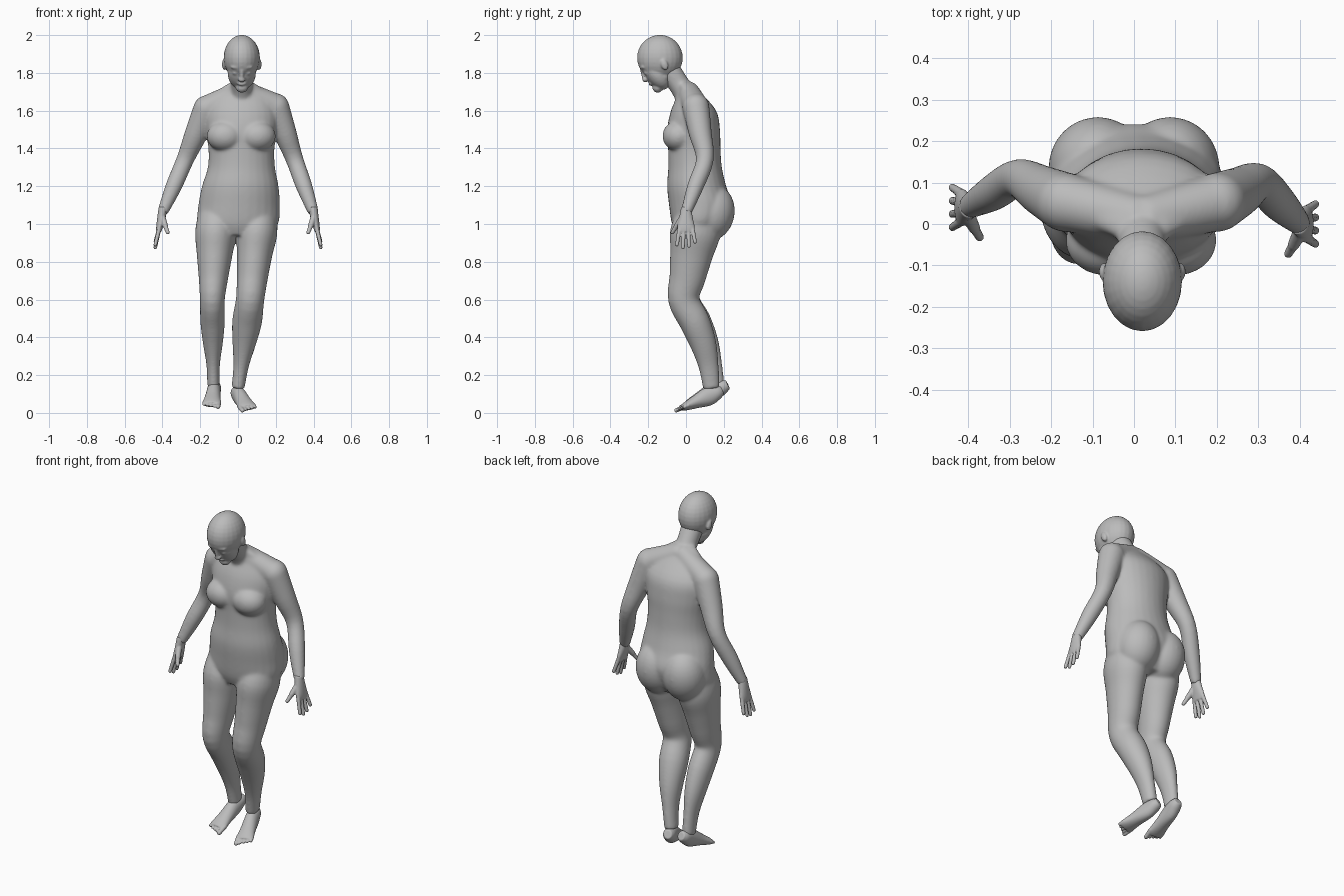
import bpy, bmesh, math
from mathutils import Vector, Matrix

default = bpy.data.objects.get("Cube")
if default:
    bpy.data.objects.remove(default, do_unlink=True)

SIDES = 28
STEPS = 4
X_AXIS = Vector((1, 0, 0))
Y_AXIS = Vector((0, 1, 0))
bm = bmesh.new()

grey = bpy.data.materials.new("plain grey")
grey.use_nodes = True
colour = (.5, .5, .5, 1)
grey.diffuse_color = colour
grey.node_tree.nodes["Principled BSDF"].inputs["Base Color"].default_value = colour


def spline(before, start, end, after, t):
    """Smooth value between start and end."""
    cubic = 3 * (start - end) + after - before
    square = 2 * before - 5 * start + 4 * end - after
    return start + t / 2 * (end - before + t * (square + t * cubic))


def resample(rings):
    """Add smooth in-between rings."""
    last = len(rings) - 1
    rows = []
    for i in range(last):
        group = [rings[max(0, min(last, i + offset))] for offset in (-1, 0, 1, 2)]
        for step in range(STEPS):
            rows.append([spline(*values, step / STEPS) for values in zip(*group)])
    return rows + [list(rings[-1])]


def loft(rings, level=False):
    """Closed skin over elliptical rings (x, y, z, width, depth), level or square to the path."""
    rows = resample(rings)
    centres = [Vector(row[:3]) for row in rows]
    loops = []
    for i, (*_, width, depth) in enumerate(rows):
        across, along = X_AXIS, Y_AXIS
        if not level:
            following = centres[min(i + 1, len(rows) - 1)]
            tangent = (following - centres[max(i - 1, 0)]).normalized()
            across = (X_AXIS - tangent * tangent.x).normalized()
            along = tangent.cross(across)
        loop = []
        for side in range(SIDES):
            angle = math.tau * side / SIDES
            offset = across * width * math.cos(angle) + along * depth * math.sin(angle)
            loop.append(bm.verts.new(centres[i] + offset))
        loops.append(loop)
    for lower, upper in zip(loops, loops[1:]):
        for side in range(SIDES):
            after = (side + 1) % SIDES
            bm.faces.new((lower[side], lower[after], upper[after], upper[side]))
    bm.faces.new(loops[0])
    bm.faces.new(loops[-1])


def ball(centre, radii, tilt=0):
    """Ellipsoid, tilted about the x axis in degrees."""
    place = Matrix.Translation(centre)
    turn = Matrix.Rotation(math.radians(tilt), 4, 'X')
    size = Matrix.Diagonal((*radii, 1))
    bmesh.ops.create_uvsphere(bm, u_segments=24, v_segments=16, radius=1,
                              matrix=place @ turn @ size)


def digit(base, tip, radius):
    """Finger or toe with a slight taper and a round end."""
    end = radius * .85
    loft([(*base, radius, radius), (*tip, end, end)])
    ball(tip, [end] * 3)


def limb(joints, widths, depths, bow=0):
    """Two straight bones with evenly spaced girths; the lower one may bow backwards."""
    upper, middle, lower = [Vector(joint) for joint in joints]
    half = len(widths) // 2
    rings = []
    for i, (width, depth) in enumerate(zip(widths, depths)):
        if i <= half:
            centre = upper.lerp(middle, i / half)
        else:
            t = i / half - 1
            centre = middle.lerp(lower, t) + Y_AXIS * bow * math.sin(math.pi * t)
        rings.append((*centre, width, depth))
    loft(rings)


def finish(name, voxel, softness):
    """Merge the parts made so far under one soft skin."""
    bmesh.ops.recalc_face_normals(bm, faces=bm.faces)
    mesh = bpy.data.meshes.new(name)
    bm.to_mesh(mesh)
    bm.clear()
    mesh.materials.append(grey)
    part = bpy.data.objects.new(name, mesh)
    bpy.context.collection.objects.link(part)
    remesh = part.modifiers.new("skin", 'REMESH')
    remesh.mode = 'VOXEL'
    remesh.voxel_size = voxel
    remesh.use_smooth_shade = True
    soften = part.modifiers.new("soften", 'SMOOTH')
    soften.factor = .5
    soften.iterations = softness


# Torso: half width, front and back at even heights from the hips to the shoulders
torso = [(.212, -.075, .21), (.216, -.09, .242), (.203, -.1, .213), (.178, -.094, .19),
         (.175, -.095, .183), (.19, -.1, .18), (.19, -.08, .16), (.13, -.04, .075)]
rings = [(0, .06, .94, .14, .11)]
for i, (width, front, back) in enumerate(torso):
    rings.append((min(i, 3) * .006, (front + back) / 2, 1 + i / 10, width, (back - front) / 2))
rings.append((.02, -.01, 1.75, .06, .045))
loft(rings, level=True)

# Chest and buttocks
for side in (-1, 1):
    ball((.017 + .085 * side, -.04, 1.465), (.098, .085, .082), tilt=-15)
    ball((.087 * side, .135, 1.06), (.12, .123, .15), tilt=-10)

# Neck
neck_girth = [.07, .057, .062]
limb([(.02, .03, 1.63), (.02, -.025, 1.72), (.02, -.1, 1.83)], neck_girth, neck_girth)

# Shoulders and arms
arm_girth = [.072, .061, .047, .044, .029]
yoke_girth = [.057, .064, .07]
arms = {
    1: [(.2, .052, 1.62), (.3, .1, 1.34), (.4, 0, 1.06)],
    -1: [(-.165, .052, 1.61), (-.28, .11, 1.34), (-.4, .04, 1.06)],
}
for joints in arms.values():
    middle = Vector((.02, .01, 1.705)).lerp(Vector(joints[0]), .5)
    limb([(.02, .01, 1.705), middle, joints[0]], yoke_girth, yoke_girth)
    ball(joints[0], [arm_girth[0]] * 3)
    limb(joints, arm_girth, arm_girth)

# Legs
leg_depths = [.1, .133, .114, .097, .083, .081, .07, .054, .045]
limb([(.112, .07, 1.08), (.064, -.012, .6), (0, .135, .13)],
     [.09, .109, .094, .083, .075, .079, .062, .041, .035], leg_depths, bow=.03)
limb([(-.112, .07, 1.08), (-.136, -.012, .6), (-.13, .16, .14)],
     [.09, .109, .095, .079, .066, .065, .053, .036, .033], leg_depths, bow=.03)
finish("body", .006, 30)

# Head: cranium, face, jaw, chin, brow and lips
MIDDLE = .02
ball((MIDDLE, -.138, 1.88), (.096, .121, .121))
ball((MIDDLE, -.157, 1.8), (.075, .06, .1), tilt=35)
ball((MIDDLE, -.13, 1.775), (.066, .06, .045), tilt=35)
ball((MIDDLE, -.15, 1.723), (.033, .028, .028))
ball((MIDDLE, -.222, 1.83), (.06, .024, .016))
ball((MIDDLE, -.184, 1.745), (.026, .015, .012), tilt=35)

# Nose
digit((MIDDLE, -.232, 1.82), (MIDDLE, -.222, 1.77), .012)
ball((MIDDLE, -.216, 1.765), (.019, .016, .015))

# Eyes and ears
for side in (-1, 1):
    ball((MIDDLE + .032 * side, -.208, 1.8), (.018, .014, .012))
    ball((MIDDLE + .092 * side, -.115, 1.845), (.013, .019, .032), tilt=20)
finish("head", .005, 6)


def hand(wrist, side):
    """Palm facing inward, four spread fingers and a thumb in front."""
    def place(x, y, z):
        return Vector(wrist) + Vector((side * x, y, z))

    palm = [(-.004, .03, .024, .026), (.006, -.03, .022, .037),
            (.015, -.075, .018, .046), (.019, -.1, .014, .041)]
    loft([(*place(x, 0, z), width, depth) for x, z, width, depth in palm], level=True)
    for i, length in enumerate((.17, .185, .177, .155)):
        spread = i - 1.5
        digit(place(.016, .0225 * spread, -.08), place(.038, .032 * spread, -length), .0115)
    knuckle = place(-.015, -.05, -.07)
    digit(place(0, -.018, -.025), knuckle, .017)
    digit(knuckle, place(-.028, -.072, -.105), .0125)


for side, joints in arms.items():
    hand(joints[-1], side)
finish("hands", .004, 5)


def foot(heel, toe, side):
    """Sole sloping from a raised heel down to the toes, big toe on the inner side."""
    heel, toe = Vector(heel), Vector(toe)
    profile = [(0, .022, .024), (.1, .034, .037), (.3, .037, .049),
               (.58, .042, .034), (.78, .049, .023), (.86, .046, .016)]
    loft([(*heel.lerp(toe, t), width, height) for t, width, height in profile])
    ahead = (toe - heel).normalized()
    across = (X_AXIS - ahead * ahead.x).normalized() * side
    for i in range(5):
        start = heel.lerp(toe, .76) + across * (.0195 * i - .037)
        digit(start, start + ahead * (.055 - .006 * i), .0095 if i else .0135)


foot((-.014, .19, .118), (.062, -.052, .013), 1)
foot((-.122, .222, .15), (-.143, -.035, .027), -1)
finish("feet", .004, 4)
bm.free()
